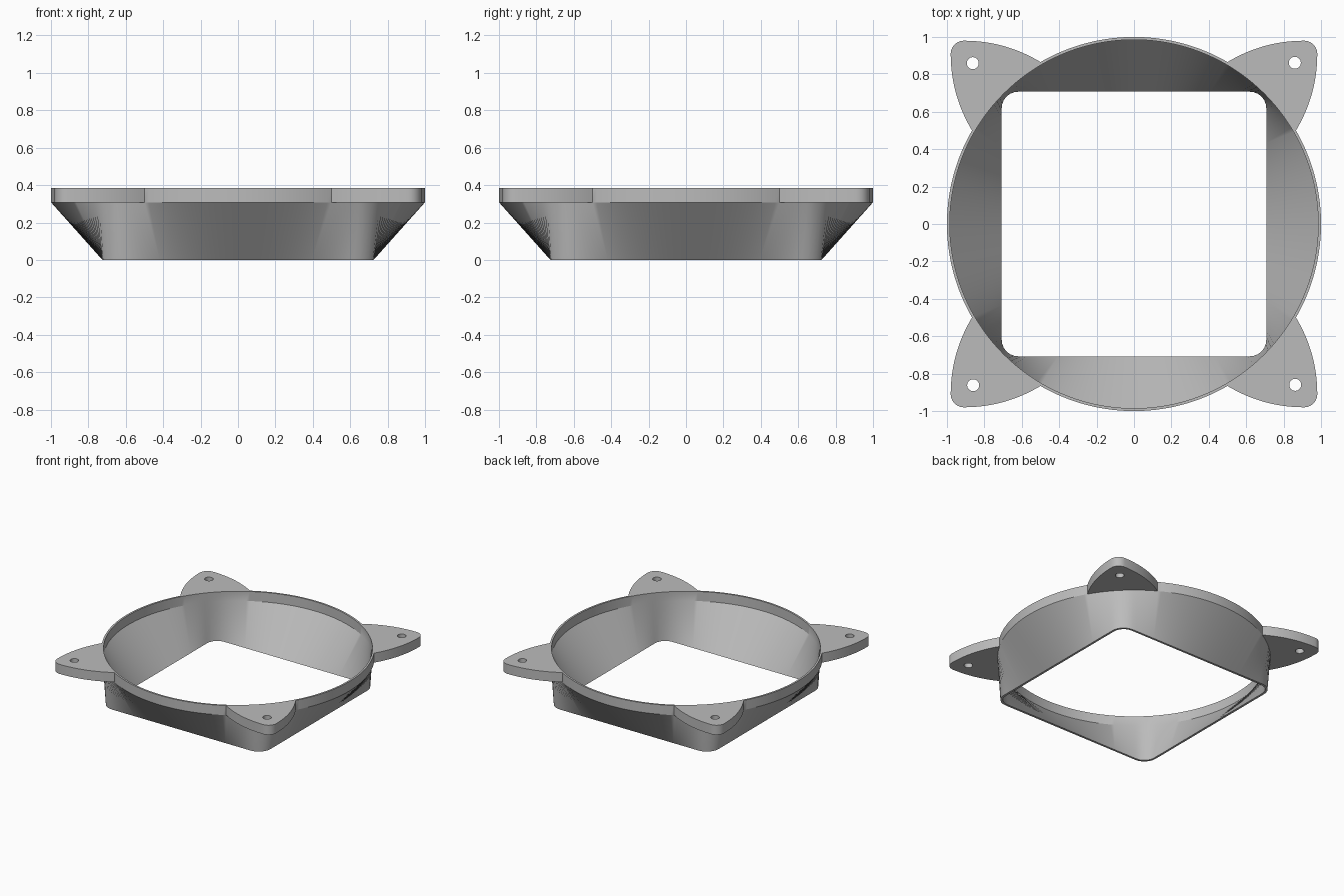
import bpy
import bmesh
from math import sin, cos, pi, radians, sqrt

SEGS = 240
HEIGHT, COLLAR_Z = 0.385, 0.308

cube = bpy.data.objects.get("Cube")
if cube:
    bpy.data.objects.remove(cube, do_unlink=True)

grey = bpy.data.materials.new("plain grey")
grey.use_nodes = True
grey.diffuse_color = (0.5, 0.5, 0.5, 1)
grey.node_tree.nodes["Principled BSDF"].inputs["Base Color"].default_value = (0.5, 0.5, 0.5, 1)


def circle(radius, z):
    return [(radius * cos(2 * pi * i / SEGS), radius * sin(2 * pi * i / SEGS), z)
            for i in range(SEGS)]


def rounded_square(half, corner, z):
    """Points where evenly spaced rays meet a square with rounded corners."""
    ring = []
    c = half - corner
    for i in range(SEGS):
        a = 2 * pi * i / SEGS
        dx, dy = cos(a), sin(a)
        d = half / max(abs(dx), abs(dy))
        if min(abs(dx), abs(dy)) * d > c:
            b = c * (abs(dx) + abs(dy))
            d = b + sqrt(b * b - 2 * c * c + corner * corner)
        ring.append((dx * d, dy * d, z))
    return ring


def smooth(obj):
    bpy.ops.object.select_all(action='DESELECT')
    obj.select_set(True)
    bpy.context.view_layer.objects.active = obj
    bpy.ops.object.shade_smooth_by_angle(angle=radians(30))


# Duct shell: closed loop of rings, outside up and inside down
rings = [rounded_square(0.725, 0.105, 0), circle(1, COLLAR_Z), circle(1, HEIGHT),
         circle(0.985, HEIGHT), circle(0.985, COLLAR_Z), rounded_square(0.708, 0.09, 0)]
bm = bmesh.new()
loops = [[bm.verts.new(p) for p in ring] for ring in rings]
for k, low in enumerate(loops):
    high = loops[(k + 1) % len(loops)]
    for i in range(SEGS):
        j = (i + 1) % SEGS
        bm.faces.new((low[i], low[j], high[j], high[i]))
bmesh.ops.recalc_face_normals(bm, faces=bm.faces)
mesh = bpy.data.meshes.new("duct_shell")
bm.to_mesh(mesh)
bm.free()
mesh.materials.append(grey)
shell = bpy.data.objects.new("duct_shell", mesh)
bpy.context.collection.objects.link(shell)
smooth(shell)


def ear_outline():
    """Curved flanks, rounded tip and an inner edge that follows the collar."""
    tip, r = 0.98, 0.07
    c = tip - r
    start = (cos(pi / 3), sin(pi / 3))
    flank = []
    for i in range(17):
        t = i / 16
        u = 1 - t
        flank.append((u * u * start[0] + 2 * u * t * 0.69 + t * t * c,
                      u * u * start[1] + 2 * u * t * tip + t * t * tip))
    corner = [(c + r * cos(a), c + r * sin(a))
              for a in (pi / 2 * (1 - i / 10) for i in range(1, 10))]
    mirrored = [(y, x) for x, y in reversed(flank)]
    first, last = SEGS // 12, SEGS // 6
    collar = [p[:2] for p in circle(1, 0)[first + 1:last]]
    return flank + corner + mirrored + collar


def add_spline(curve, points):
    s = curve.splines.new('POLY')
    s.points.add(len(points) - 1)
    for p, (x, y) in zip(s.points, points):
        p.co = (x, y, 0, 1)
    s.use_cyclic_u = True


# Mounting ears with screw holes
hole = [(0.86 + 0.032 * cos(2 * pi * i / 32), 0.862 + 0.032 * sin(2 * pi * i / 32))
        for i in range(32)]
for k, name in enumerate(("back_left", "back_right", "front_right", "front_left")):
    curve = bpy.data.curves.new(name + "_mounting_ear", 'CURVE')
    curve.dimensions = '2D'
    curve.fill_mode = 'BOTH'
    curve.extrude = (HEIGHT - COLLAR_Z) / 2
    add_spline(curve, ear_outline())
    add_spline(curve, hole)
    curve.materials.append(grey)
    ear = bpy.data.objects.new(name + "_mounting_ear", curve)
    bpy.context.collection.objects.link(ear)
    ear.location.z = (HEIGHT + COLLAR_Z) / 2
    ear.rotation_euler.z = k * pi / 2
    bpy.ops.object.select_all(action='DESELECT')
    ear.select_set(True)
    bpy.context.view_layer.objects.active = ear
    bpy.ops.object.convert(target='MESH')
    ear = bpy.context.view_layer.objects.active
    bm = bmesh.new()
    bm.from_mesh(ear.data)
    bmesh.ops.remove_doubles(bm, verts=bm.verts, dist=0.0001)
    bmesh.ops.recalc_face_normals(bm, faces=bm.faces)
    bm.to_mesh(ear.data)
    bm.free()
    smooth(ear)
